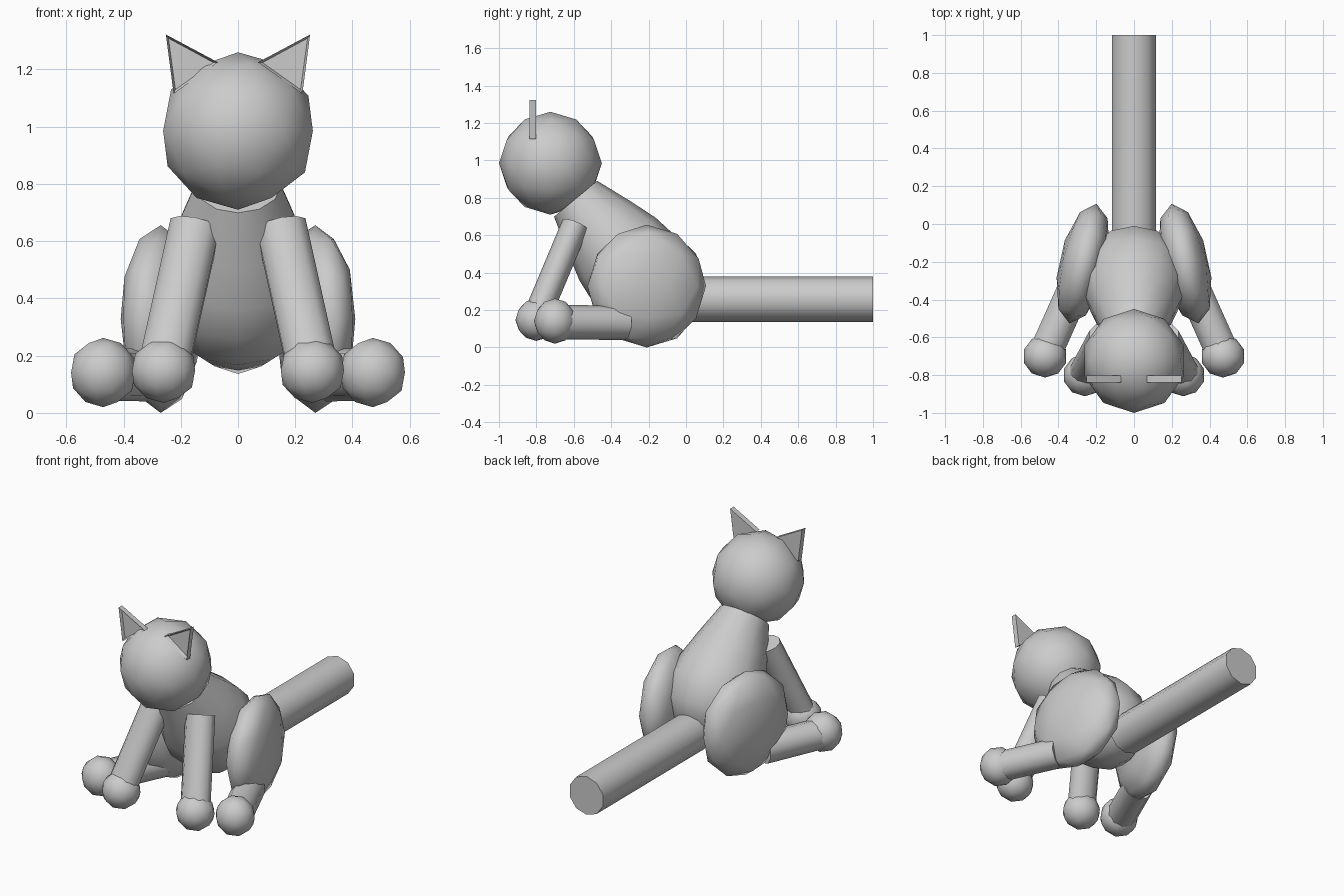
import bpy, bmesh, math
from mathutils import Vector, Matrix

if "Cube" in bpy.data.objects:
    bpy.data.objects.remove(bpy.data.objects["Cube"])

grey = bpy.data.materials.new("plain grey")
grey.diffuse_color = (0.6, 0.6, 0.6, 1)
grey.use_nodes = True
grey.node_tree.nodes["Principled BSDF"].inputs["Base Color"].default_value = grey.diffuse_color


def finish(name, bm, smooth=True):
    """Turn a bmesh into a named object in the single colour."""
    bmesh.ops.recalc_face_normals(bm, faces=bm.faces)
    mesh = bpy.data.meshes.new(name)
    bm.to_mesh(mesh)
    bm.free()
    mesh.materials.append(grey)
    ob = bpy.data.objects.new(name, mesh)
    bpy.context.collection.objects.link(ob)
    if smooth:
        bpy.ops.object.select_all(action='DESELECT')
        ob.select_set(True)
        bpy.context.view_layer.objects.active = ob
        bpy.ops.object.shade_smooth_by_angle(angle=math.radians(60))
    return ob


def ball(name, centre, radii, turn=0.0):
    """Low-poly ball, stretched and turned about the vertical."""
    bm = bmesh.new()
    m = (Matrix.Translation(centre) @ Matrix.Rotation(turn, 4, 'Z')
         @ Matrix.Diagonal((*radii, 1)))
    bmesh.ops.create_icosphere(bm, subdivisions=2, radius=1, matrix=m)
    return finish(name, bm)


def lathe(name, start, direction, profile, sides=10, squash=1.0):
    """Closed round form: (distance, radius) rings along a direction."""
    w = Vector(direction).normalized()
    side = Vector((1, 0, 0))
    u = (side - w * side.dot(w)).normalized()
    v = w.cross(u)
    bm = bmesh.new()
    rings = []
    for t, r in profile:
        ring = []
        for i in range(sides):
            a = 2 * math.pi * i / sides + math.pi / 2
            p = Vector(start) + w * t + u * (r * math.cos(a)) + v * (r * squash * math.sin(a))
            ring.append(bm.verts.new(p))
        rings.append(ring)
    for a, b in zip(rings, rings[1:]):
        for i in range(sides):
            j = (i + 1) % sides
            bm.faces.new((a[i], a[j], b[j], b[i]))
    bm.faces.new(rings[0])
    bm.faces.new(rings[-1])
    bmesh.ops.remove_doubles(bm, verts=bm.verts, dist=1e-5)
    return finish(name, bm)


def limb(name, a, b, radius, squash=1.0):
    """Straight flat-ended limb between two points."""
    d = Vector(b) - Vector(a)
    return lathe(name, a, d, [(0, radius), (d.length, radius)], squash=squash)


def ear(name, s):
    """Triangular plate with a recessed front."""
    bm = bmesh.new()
    corners = [(0.252, 1.322), (0.07, 1.225), (0.225, 1.115)]
    front = bm.faces.new([bm.verts.new((s * x, -0.838, z)) for x, z in corners])
    back = bmesh.ops.extrude_face_region(bm, geom=[front], use_keep_orig=True)
    moved = [g for g in back['geom'] if isinstance(g, bmesh.types.BMVert)]
    bmesh.ops.translate(bm, verts=moved, vec=(0, 0.035, 0))
    bmesh.ops.recalc_face_normals(bm, faces=bm.faces)
    front = min(bm.faces, key=lambda f: f.calc_center_median().y)
    bmesh.ops.inset_region(bm, faces=[front], thickness=0.016)
    bmesh.ops.translate(bm, verts=front.verts, vec=(0, 0.018, 0))
    return finish(name, bm, smooth=False)


# Head
ball("head", (0, -0.725, 0.985), (0.275, 0.275, 0.275))

# Body: narrow neck widening to a rounded rump
rump = [(0.47 + 0.29 * math.sin(math.radians(d)), 0.28 * math.cos(math.radians(d)))
        for d in (0, 30, 55, 75, 90)]
lathe("body", (0, -0.59, 0.795), (0, 0.64, -0.77),
      [(0, 0.15), (0.2, 0.218), (0.35, 0.264)] + rump, sides=12)

# Tail
lathe("tail", (0, -0.08, 0.258), (0, 1, 0),
      [(0, 0.122), (0.1, 0.122), (0.98, 0.122), (1.08, 0.122)])

# Paired parts
for s, label in ((-1, "left"), (1, "right")):
    ear(label + "_ear", s)
    ball(label + "_haunch", (s * 0.27, -0.21, 0.328), (0.127, 0.325, 0.328), s * 0.22)
    limb(label + "_front_leg", (s * 0.15, -0.592, 0.655), (s * 0.26, -0.80, 0.16), 0.092, 0.8)
    ball(label + "_front_paw", (s * 0.26, -0.80, 0.148), (0.116, 0.112, 0.113))
    limb(label + "_hind_leg", (s * 0.31, -0.328, 0.132), (s * 0.472, -0.69, 0.135), 0.092)
    ball(label + "_hind_paw", (s * 0.471, -0.70, 0.141), (0.118, 0.113, 0.121))
